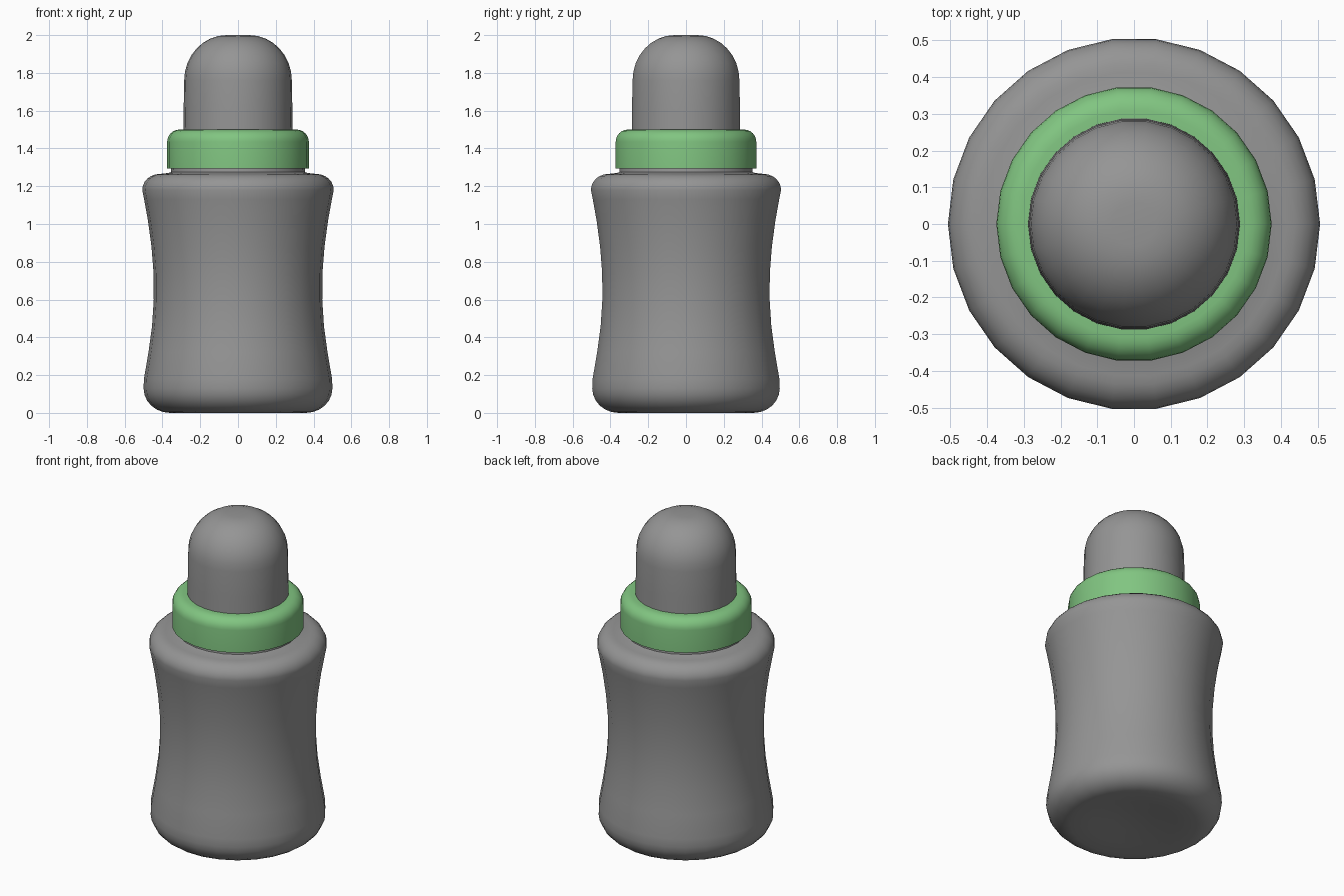
import bpy
import bmesh
from math import cos, sin, tau, radians

cube = bpy.data.objects.get("Cube")
if cube:
    bpy.data.objects.remove(cube, do_unlink=True)

SIDES = 26


def material(name, rgb):
    mat = bpy.data.materials.new(name)
    mat.use_nodes = True
    colour = (*rgb, 1)
    mat.diffuse_color = colour
    mat.node_tree.nodes["Principled BSDF"].inputs["Base Color"].default_value = colour
    return mat


def arc(r, z, radius_r, radius_z, start, end, steps=6):
    """Profile points along a rounded corner centred on (r, z)."""
    angles = [radians(start + (end - start) * i / steps) for i in range(steps + 1)]
    return [(r + radius_r * cos(a), z + radius_z * sin(a)) for a in angles]


def lathe(name, profile, mat, closed=False):
    """Spin a profile of (radius, height) points around the z axis."""
    bm = bmesh.new()
    rings = []
    for r, z in profile:
        if r == 0:
            rings.append([bm.verts.new((0, 0, z))] * SIDES)
        else:
            rings.append([bm.verts.new((r * cos(tau * i / SIDES), r * sin(tau * i / SIDES), z))
                          for i in range(SIDES)])
    pairs = list(zip(rings, rings[1:]))
    if closed:
        pairs.append((rings[-1], rings[0]))
    for low, high in pairs:
        for i in range(SIDES):
            j = (i + 1) % SIDES
            corners = dict.fromkeys((low[i], low[j], high[j], high[i]))
            bm.faces.new(list(corners))
    bmesh.ops.recalc_face_normals(bm, faces=bm.faces)
    mesh = bpy.data.meshes.new(name)
    bm.to_mesh(mesh)
    bm.free()
    mesh.materials.append(mat)
    obj = bpy.data.objects.new(name, mesh)
    bpy.context.collection.objects.link(obj)
    bpy.ops.object.select_all(action="DESELECT")
    obj.select_set(True)
    bpy.context.view_layer.objects.active = obj
    bpy.ops.object.shade_smooth_by_angle(angle=radians(40))
    return obj


grey = material("grey plastic", (0.3, 0.3, 0.3))
green = material("green plastic", (0.22, 0.56, 0.22))

# Bottle: dished base, waisted wall, rounded shoulder and short neck
base = [(0, 0.03), (0.12, 0.025), (0.24, 0.01)] + arc(0.36, 0.13, 0.14, 0.13, -90, 0)
wall = [(0.498, 0.18), (0.474, 0.32), (0.455, 0.46), (0.446, 0.6),
        (0.447, 0.74), (0.458, 0.88), (0.477, 1.02), (0.497, 1.13)]
shoulder = arc(0.415, 1.18, 0.092, 0.085, 0, 90)
neck = [(0.37, 1.27), (0.355, 1.275), (0.352, 1.32), (0, 1.32)]
lathe("bottle", base + wall + shoulder + neck, grey)

# Screw collar: straight skirt with a rounded top edge
collar = [(0.27, 1.295), (0.375, 1.295)] + arc(0.31, 1.435, 0.065, 0.065, 0, 90) + [(0.27, 1.5)]
lathe("collar", collar, green, closed=True)

# Domed cap: slightly tapered side, rounded top ending in a small flat
cap = [(0, 1.4), (0.29, 1.4), (0.288, 1.6)] + arc(0.06, 1.76, 0.225, 0.24, 0, 90, 8) + [(0, 2)]
lathe("cap", cap, grey)
